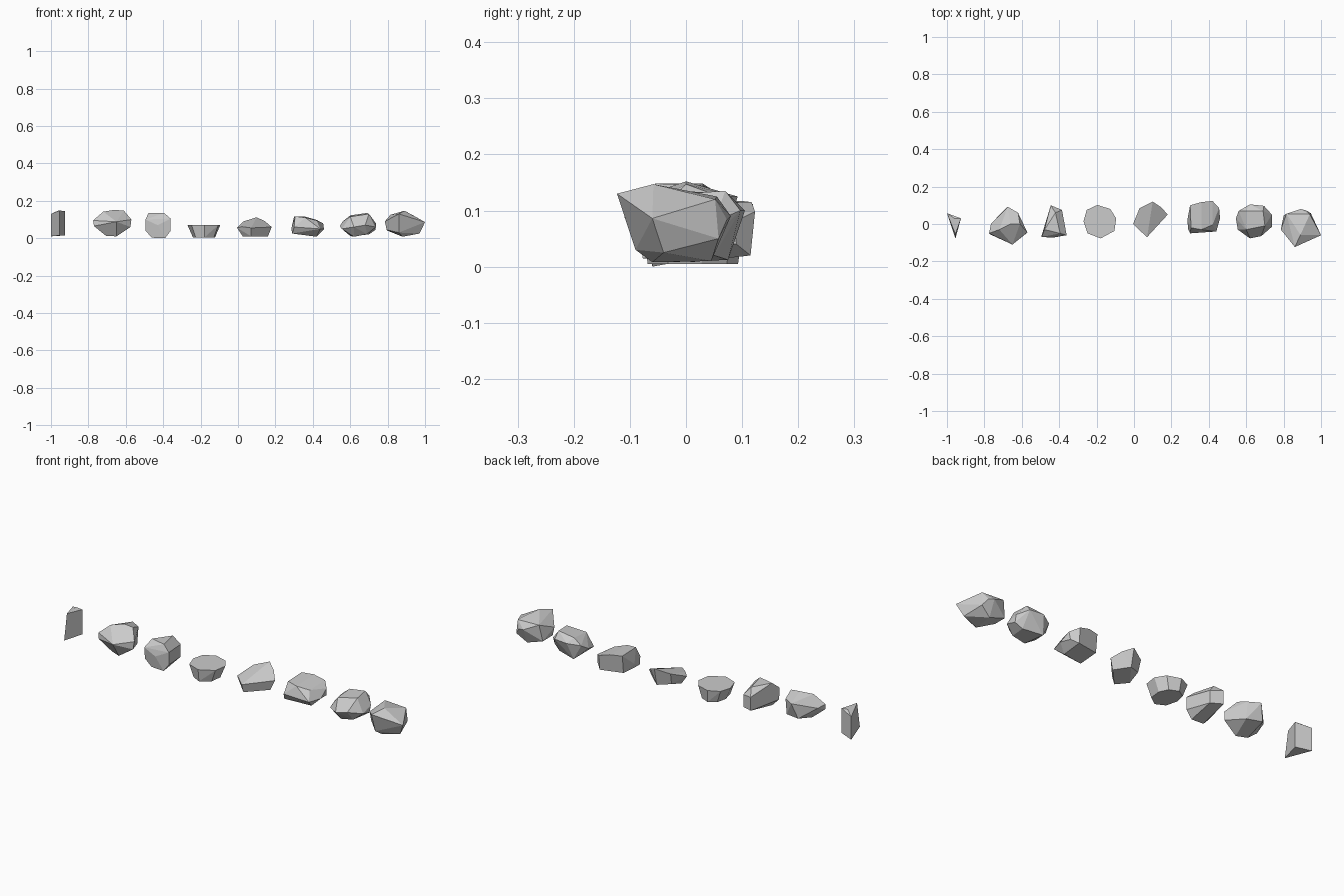
import bpy, bmesh, math


def rock(name, points):
    """Faceted stone: convex hull of a few corner points."""
    bm = bmesh.new()
    verts = [bm.verts.new(p) for p in points]
    hull = bmesh.ops.convex_hull(bm, input=verts)
    inside = {g for g in hull["geom_interior"] + hull["geom_unused"]
              if isinstance(g, bmesh.types.BMVert)}
    bmesh.ops.delete(bm, geom=list(inside), context='VERTS')
    bmesh.ops.dissolve_limit(bm, angle_limit=math.radians(9),
                             verts=bm.verts[:], edges=bm.edges[:])
    bmesh.ops.recalc_face_normals(bm, faces=bm.faces[:])
    mesh = bpy.data.meshes.new(name)
    bm.to_mesh(mesh)
    bm.free()
    obj = bpy.data.objects.new(name, mesh)
    bpy.context.collection.objects.link(obj)
    return obj


# thin upright shard
rock("rock_shard", [
    (-1, .058, .01), (-1, .058, .13), (-.925, .03, .015), (-.925, .03, .145),
    (-.955, -.078, .015), (-.955, -.055, .148), (-.96, .03, .148)])

# chunky wedge
rock("rock_wedge", [
    (-.775, -.05, .095), (-.77, -.055, .065), (-.765, 0, .09),
    (-.675, .092, .125), (-.62, .06, .125), (-.57, -.045, .1),
    (-.575, -.05, .06), (-.65, -.11, .088), (-.72, -.03, .142),
    (-.66, 0, .152), (-.61, 0, .147), (-.65, -.06, .01),
    (-.705, -.04, .012), (-.70, .07, .045), (-.62, .05, .04)])

# tapered stone with a flat octagonal front
rock("rock_taper", [
    (-.495, -.07, .1), (-.495, -.065, .04), (-.478, -.03, .135),
    (-.395, -.05, .135), (-.36, -.06, .105), (-.36, -.06, .04),
    (-.39, -.06, 0), (-.46, -.06, .003), (-.43, -.072, .07),
    (-.445, .1, .1), (-.445, .1, .03), (-.385, .075, .09),
    (-.385, .075, .025), (-.42, .06, .132)])

# flat slab: octagonal top narrowing to the base, mostly sideways
top = [(-.27, .015), (-.253, .075), (-.195, .102), (-.127, .08),
       (-.095, .03), (-.105, -.037), (-.178, -.077), (-.248, -.05)]
rock("rock_slab", [(x, y, .07) for x, y in top] +
     [(-.18 + (x + .18) * .68, .01 + (y - .01) * .9, .005) for x, y in top])

# ridged splinter
rock("rock_ridge", [
    (-.005, 0, .055), (.03, .085, .09), (.10, .12, .112), (.145, .09, .09),
    (.18, .05, .06), (.07, -.07, .055), (.02, -.025, .062), (.025, 0, .01),
    (.16, .04, .01), (.07, -.055, .01), (.10, .10, .02), (.035, .07, .03)])

# blocky stone
rock("rock_block", [
    (.30, .10, .117), (.36, .117, .115), (.42, .123, .098), (.455, .085, .08),
    (.46, .03, .048), (.44, -.04, .05), (.30, -.05, .06), (.285, .02, .05),
    (.305, -.02, .117), (.36, -.03, .11), (.42, -.005, .095), (.29, -.03, .025),
    (.30, .09, .025), (.42, .01, .008), (.42, .115, .02), (.45, .09, .04)])

# rounded pebble
rock("rock_pebble", [
    (.545, .03, .065), (.56, .07, .09), (.62, .105, .1), (.695, .097, .1),
    (.737, .05, .08), (.737, -.015, .06), (.68, -.065, .07), (.62, -.077, .06),
    (.555, -.03, .05), (.60, .07, .122), (.69, .07, .135), (.70, -.01, .13),
    (.60, -.03, .115), (.62, -.03, .008), (.69, -.03, .022), (.70, .05, .02),
    (.60, .075, .012), (.735, .04, .045)])

# large pointed boulder
rock("rock_boulder", [
    (.86, -.123, .13), (.89, -.058, .147), (.785, -.03, .09), (.795, -.03, .045),
    (.815, .055, .125), (.94, .052, .12), (.89, .08, .09), (1, -.06, .086),
    (.945, .058, .05), (.97, -.04, .025), (.88, -.06, .008), (.89, .045, .01),
    (.80, .045, .04), (.86, -.09, .03), (.92, .073, .084)])
